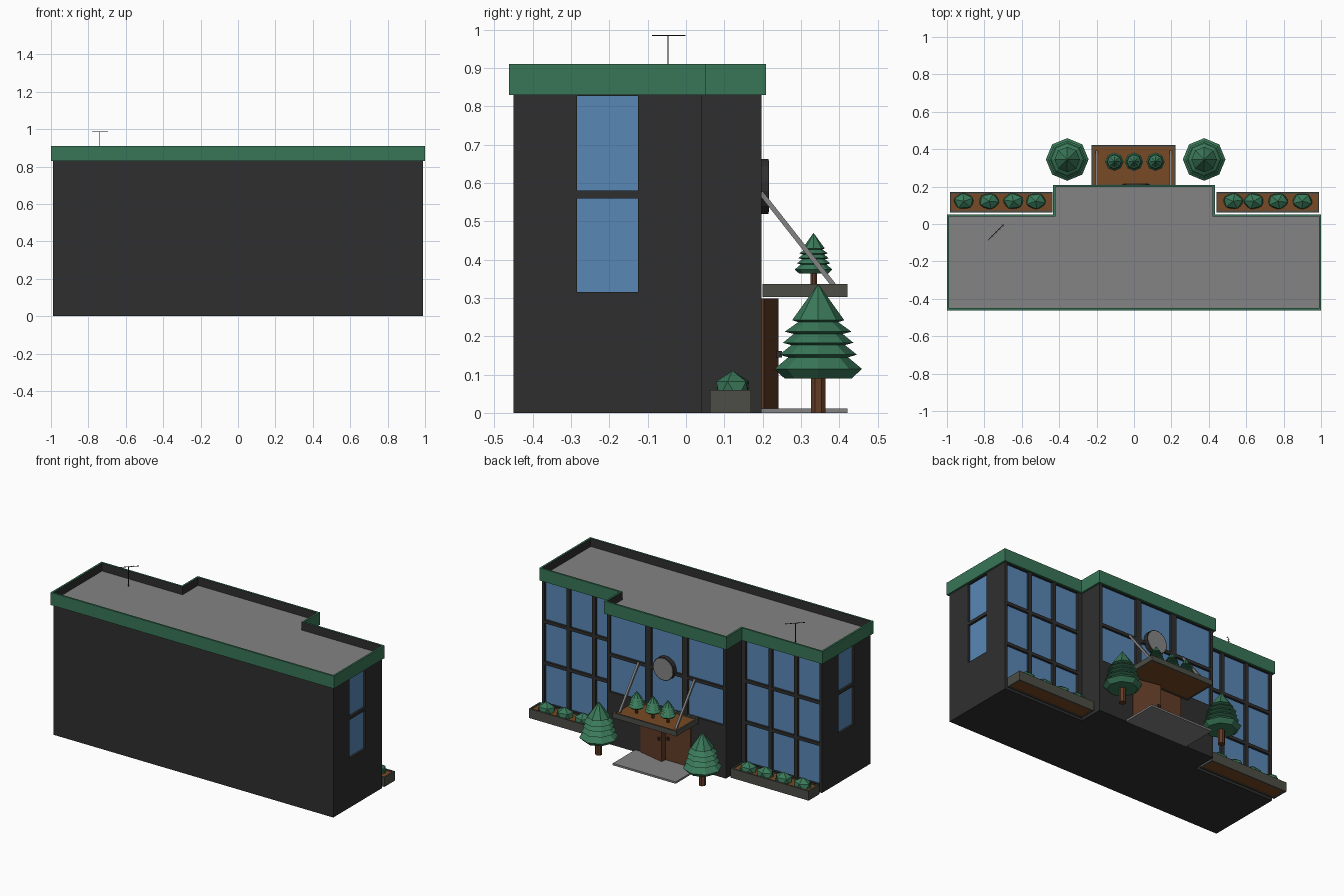
import bpy, bmesh, math, random
from mathutils import Vector, Matrix

if "Cube" in bpy.data.objects:
    bpy.data.objects.remove(bpy.data.objects["Cube"])

random.seed(4)

def mat(name, *c):
    m = bpy.data.materials.new(name)
    m.diffuse_color = (*c, 1)
    m.use_nodes = True
    m.node_tree.nodes["Principled BSDF"].inputs["Base Color"].default_value = m.diffuse_color
    return m

WALL = mat("dark wall", .028, .028, .028)
GREEN = mat("green trim", .04, .18, .095)
GLASS = mat("blue glass", .10, .245, .47)
ROOF = mat("roof grey", .23, .23, .23)
STONE = mat("planter stone", .075, .075, .063)
SOIL = mat("soil brown", .19, .068, .018)
WOOD = mat("door wood", .12, .045, .02)
LEAF = mat("leaf green", .042, .19, .10)

def finish(name, bm, *mats):
    me = bpy.data.meshes.new(name)
    bm.to_mesh(me)
    bm.free()
    for m in mats:
        me.materials.append(m)
    ob = bpy.data.objects.new(name, me)
    bpy.context.collection.objects.link(ob)
    return ob

def box(name, lo, hi, m):
    bm = bmesh.new()
    lo, hi = Vector(lo), Vector(hi)
    bmesh.ops.create_cube(bm, size=1, matrix=Matrix.Translation((lo + hi) / 2) @ Matrix.Diagonal((*(hi - lo), 1)))
    return finish(name, bm, m)

def rod(name, a, b, r, m, n=4):
    a, b = Vector(a), Vector(b)
    q = (b - a).to_track_quat('Z', 'Y').to_matrix().to_4x4()
    bm = bmesh.new()
    bmesh.ops.create_cone(bm, cap_ends=True, segments=n, radius1=r, radius2=r, depth=(b - a).length,
                          matrix=Matrix.Translation((a + b) / 2) @ q @ Matrix.Rotation(math.pi / n, 4, 'Z'))
    return finish(name, bm, m)

# Footprint: long block with a projecting middle bay
W, F, BK, CX, CY = .988, -.45, .04, .42, .197
def footprint(d=0):
    return [(-W-d, F-d), (W+d, F-d), (W+d, BK+d), (CX+d, BK+d),
            (CX+d, CY+d), (-CX-d, CY+d), (-CX-d, BK+d), (-W-d, BK+d)]

# Walls: grid per side, odd cells pushed in as glass
ROWS = [.05, .295, .315, .56, .58, .827]
PANES = {
    1: ([.165, .325], ROWS[2:]),
    7: ([.165, .325], ROWS[2:]),
    2: ([.018, .173, .198, .353, .378, .538], ROWS),
    6: ([.030, .190, .215, .370, .395, .550], ROWS),
    4: ([.02, .27, .31, .53, .57, .82], [.335] + ROWS[3:]),
}
bm = bmesh.new()
fp = footprint()
glass = []
for i in range(8):
    p, q = Vector((*fp[i], 0)), Vector((*fp[(i + 1) % 8], 0))
    d = (q - p).normalized()
    us, zs = PANES.get(i, ([], []))
    us, zs = [0] + us + [(q - p).length], [0] + zs + [.83]
    for a in range(len(us) - 1):
        for b in range(len(zs) - 1):
            f = bm.faces.new([bm.verts.new(p + d * u + Vector((0, 0, z))) for u, z in
                              ((us[a], zs[b]), (us[a+1], zs[b]), (us[a+1], zs[b+1]), (us[a], zs[b+1]))])
            if a % 2 and b % 2:
                glass.append((f, Vector((-d.y, d.x, 0)) * .014))
bm.faces.new([bm.verts.new((x, y, 0)) for x, y in reversed(fp)])
bmesh.ops.remove_doubles(bm, verts=bm.verts, dist=1e-5)
for f, inward in glass:
    g = bmesh.ops.extrude_face_region(bm, geom=[f])["geom"]
    bmesh.ops.translate(bm, vec=inward, verts=[v for v in g if isinstance(v, bmesh.types.BMVert)])
    for h in g:
        if isinstance(h, bmesh.types.BMFace):
            h.material_index = 1
    if f.is_valid:
        bm.faces.remove(f)
finish("building_walls", bm, WALL, GLASS)

# Roof deck
bm = bmesh.new()
bm.faces.new([bm.verts.new((x, y, .858)) for x, y in fp])
finish("roof_deck", bm, ROOF)

# Parapet: green band, dark on its inner side
bm = bmesh.new()
ring = [[bm.verts.new((x, y, z)) for x, y in footprint(d)]
        for d, z in ((.012, .83), (.012, .91), (0, .91), (0, .83))]
for k in range(4):
    for i in range(8):
        j = (i + 1) % 8
        f = bm.faces.new([ring[k][i], ring[k][j], ring[(k+1) % 4][j], ring[(k+1) % 4][i]])
        f.material_index = int(k == 2)
bmesh.ops.recalc_face_normals(bm, faces=bm.faces)
finish("parapet", bm, GREEN, WALL)

# Tray: stone rim filled with soil (planters and canopy)
def tray(name, x0, x1, y0, y1, z0, z1, fill0, fill1, t=.01):
    box(name + "_soil", (x0+t, y0+t, fill0), (x1-t, y1-t, fill1), SOIL)
    box(name + "_rim_left", (x0, y0, z0), (x0+t, y1, z1), STONE)
    box(name + "_rim_right", (x1-t, y0, z0), (x1, y1, z1), STONE)
    box(name + "_rim_inner", (x0+t, y0, z0), (x1-t, y0+t, z1), STONE)
    box(name + "_rim_outer", (x0+t, y1-t, z0), (x1-t, y1, z1), STONE)

def shrub(name, x, y, z):
    bm = bmesh.new()
    bmesh.ops.create_icosphere(bm, subdivisions=1, radius=1)
    m = Matrix.Translation((x, y, z)) @ Matrix.Diagonal((.06, .048, .05, 1)) @ Matrix.Rotation(random.uniform(0, 6), 4, 'Z')
    bmesh.ops.transform(bm, matrix=m, verts=bm.verts)
    finish(name, bm, LEAF)

for side, x0, x1, xs in (("right", .44, .99, (.53, .64, .77, .9)),
                         ("left", -.985, -.435, (-.91, -.775, -.645, -.525))):
    tray("planter_" + side, x0, x1, .062, .17, 0, .06, .004, .054)
    for x in xs:
        shrub("shrub_" + side, x, .122, .06)

# Fir trees: eight-sided turned profile on a trunk
FIR = [(0, .337), (.068, .242), (.052, .237), (.087, .212), (.064, .206), (.092, .183),
       (.07, .177), (.101, .152), (.078, .145), (.114, .115), (.088, .09), (0, .09)]
def fir(name, x, y, z, s=1):
    bm = bmesh.new()
    rings = []
    for r, h in FIR:
        n = 8 if r else 1
        rings.append([bm.verts.new((x + s*r*math.cos(k*math.pi/4), y + s*r*math.sin(k*math.pi/4), z + s*h))
                      for k in range(n)])
    for a, b in zip(rings, rings[1:]):
        for k in range(8):
            vs = [a[k % len(a)], b[k % len(b)], b[(k+1) % len(b)], a[(k+1) % len(a)]]
            bm.faces.new(list(dict.fromkeys(vs)))
    bmesh.ops.recalc_face_normals(bm, faces=bm.faces)
    finish(name + "_foliage", bm, LEAF)
    rod(name + "_trunk", (x, y, z), (x, y, z + s*.1), .021*s, WOOD, 8)

fir("fir_left", -.357, .345, 0)
fir("fir_right", .375, .345, 0)

# Entrance: step, canopy garden, struts
box("entrance_step", (-.222, .197, 0), (.222, .422, .012), ROOF)
tray("canopy", -.227, .222, .2, .422, .303, .336, .305, .328)
for i, x in enumerate((-.105, 0, .115)):
    fir("canopy_fir_%d" % i, x, .333, .325, .43)
for x in (-.2, .197):
    rod("canopy_strut", (x, .195, .575), (x, .388, .33), .009, ROOF)

# Doors: one closed, one ajar, with handles
box("door_closed", (-.175, .197, .012), (0, .207, .298), WOOD)
bm = bmesh.new()
base = [bm.verts.new((x, y, .012)) for x, y in ((.178, .197), (.178, .203), (.003, .242), (0, .197))]
f = bm.faces.new(base)
g = bmesh.ops.extrude_face_region(bm, geom=[f])["geom"]
bmesh.ops.translate(bm, vec=(0, 0, .286), verts=[v for v in g if isinstance(v, bmesh.types.BMVert)])
bmesh.ops.recalc_face_normals(bm, faces=bm.faces)
finish("door_ajar", bm, WOOD)
box("handle_ajar", (.015, .236, .145), (.027, .25, .162), WALL)
box("handle_closed", (-.027, .205, .145), (-.015, .218, .162), WALL)

# Wall disc over the entrance: dark drum with grey face
rod("disc_drum", (.01, .185, .591), (.01, .215, .591), .073, WALL, 20)
rod("disc_face", (.01, .21, .591), (.01, .2165, .591), .068, ROOF, 20)

# Roof aerial with short cross pieces on a diagonal boom
rod("aerial_mast", (-.74, -.047, .855), (-.74, -.047, .985), .0025, WALL)
rod("aerial_boom", (-.78, -.087, .985), (-.697, -.003, .985), .002, WALL)
for t in range(5):
    x, y = -.775 + t * .0185, -.082 + t * .0187
    rod("aerial_element", (x - .006, y + .006, .985), (x + .006, y - .006, .985), .001, WALL)
